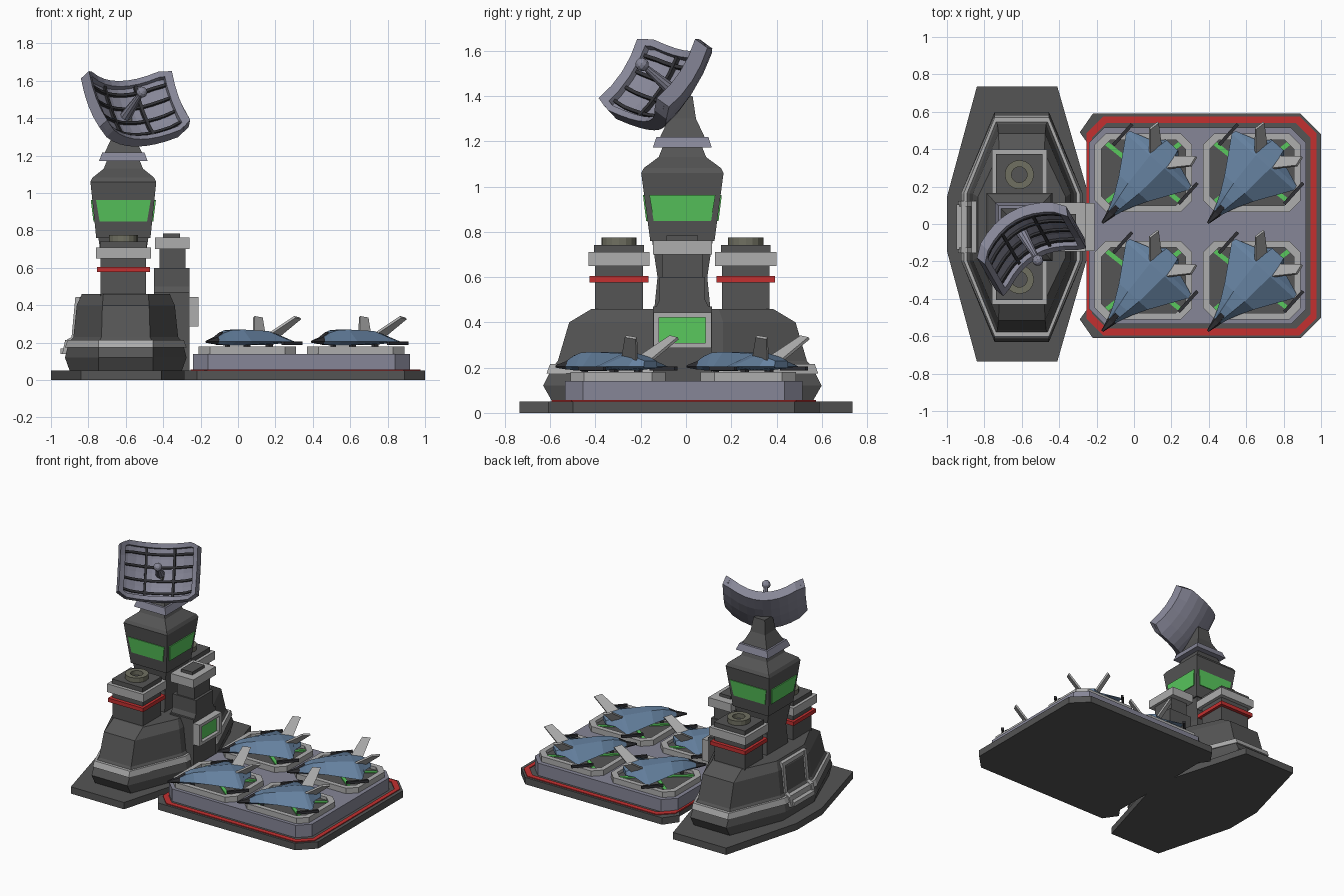
import bpy, bmesh, math
from mathutils import Vector, Matrix

if "Cube" in bpy.data.objects:
    bpy.data.objects.remove(bpy.data.objects["Cube"])

def mat(name, r, g, b):
    m = bpy.data.materials.new(name)
    m.diffuse_color = (r, g, b, 1)
    m.use_nodes = True
    m.node_tree.nodes["Principled BSDF"].inputs["Base Color"].default_value = m.diffuse_color
    return m

DARK = mat("dark_grey", .09, .09, .09)
BLACK = mat("black_grey", .03, .03, .035)
LIGHT = mat("light_grey", .42, .42, .42)
STEEL = mat("steel", .24, .24, .31)
TAN = mat("tan_grey", .16, .16, .12)
RED = mat("red", .55, .03, .03)
GREEN = mat("green", .1, .58, .11)
BLUE = mat("blue", .13, .22, .35)

def finish(name, bm, m):
    bmesh.ops.recalc_face_normals(bm, faces=bm.faces)
    me = bpy.data.meshes.new(name)
    bm.to_mesh(me)
    bm.free()
    me.materials.append(m)
    ob = bpy.data.objects.new(name, me)
    bpy.context.collection.objects.link(ob)
    return ob

def loft(name, rings, m, closed=False):
    """Skin rings of 3D points; cap the ends, or close into a loop."""
    bm = bmesh.new()
    vs = [[bm.verts.new(p) for p in r] for r in rings]
    n = len(rings[0])
    for a, b in zip(vs, vs[1:] + (vs[:1] if closed else [])):
        for i in range(n):
            j = (i + 1) % n
            bm.faces.new((a[i], a[j], b[j], b[i]))
    if not closed:
        bm.faces.new(vs[0])
        bm.faces.new(vs[-1])
    return finish(name, bm, m)

def at(pts, z):
    return [(x, y, z) for x, y in pts]

def prism(name, pts, z0, z1, m):
    return loft(name, [at(pts, z0), at(pts, z1)], m)

def frame(name, outer, inner, z0, z1, m):
    return loft(name, [at(outer, z0), at(outer, z1), at(inner, z1), at(inner, z0)], m, True)

def rect(cx, cy, hx, hy):
    return [(cx - hx, cy - hy), (cx + hx, cy - hy), (cx + hx, cy + hy), (cx - hx, cy + hy)]

def octo(cx, cy, hx, hy, ex, ey):
    """Octagon: half sizes hx, hy; end edge half length ex, side edge half length ey."""
    return [(cx + x, cy + y) for x, y in ((-ex, -hy), (ex, -hy), (hx, -ey), (hx, ey),
                                          (ex, hy), (-ex, hy), (-hx, ey), (-hx, -ey))]

def cham(cx, cy, hx, hy, c):
    return octo(cx, cy, hx, hy, hx - c, hy - c)

def box(name, x0, x1, y0, y1, z0, z1, m):
    return prism(name, [(x0, y0), (x1, y0), (x1, y1), (x0, y1)], z0, z1, m)

def tower(name, cx, cy, prof, m):
    """Square loft from (half x, half y, z) rows."""
    return loft(name, [at(rect(cx, cy, a, b), z) for a, b, z in prof], m)

TX, TY = -.613, -.016   # tower axis

# ---- ground plates and landing deck
half = [(-1, .145), (-.84, .735), (-.41, .735), (-.24, .145)]
prism("tower_base_plate", half + [(x, -y) for x, y in reversed(half)], 0, .05, DARK)
half = [(-.24, .43), (-.29, .5), (-.22, .6), (.89, .6), (1, .49)]
prism("deck_base_plate", [(x, y - .01) for x, y in half + [(x, -y) for x, y in reversed(half)]], 0, .05, DARK)
frame("red_edge_stripe", cham(.36, -.01, .615, .585, .09), cham(.36, -.01, .585, .55, .08), .045, .056, RED)
prism("landing_deck", cham(.34, -.01, .58, .525, .08), .05, .14, STEEL)

# ---- landing pads
SPOTS = [(i, j) for i in (0, 1) for j in (0, 1)]
for i, j in SPOTS:
    cx, cy = .05 + .58 * i, .275 - .575 * j
    frame("pad_rim", cham(cx, cy, .26, .21, .06), cham(cx, cy, .225, .175, .05), .14, .18, LIGHT)
    prism("pad_floor", cham(cx, cy, .23, .18, .05), .139, .158, DARK)
    for s in (-1, 1):
        bar = box("pad_marking", -.255, .255, -.012, .012, .158, .166, GREEN)
        bar.location = (cx, cy, 0)
        bar.rotation_euler.z = s * math.atan2(.17, .215)

# ---- tower lower body and trim
def body_ring(z, hx, hy, ex=.145, ey=.18):
    return at(octo(-.6, TY, hx, hy, ex, ey), z)

loft("tower_body", [body_ring(.05, .30, .575), body_ring(.12, .325, .615), body_ring(.2, .305, .575),
                    body_ring(.23, .28, .55, .13), body_ring(.4, .262, .5, .125),
                    body_ring(.46, .235, .4, .12, .16)], DARK)
loft("body_trim", [body_ring(.175, .325, .6), body_ring(.215, .31, .585),
                   body_ring(.215, .26, .53), body_ring(.175, .26, .53)], LIGHT, True)
# back doorway frame with step
for s in (-1, 1):
    y = TY + s * .125
    loft("back_door_post", [[(x, y - .015, z), (x + .08, y - .015, z), (x + .08, y + .015, z), (x, y + .015, z)]
                            for x, z in ((-.94, .14), (-.925, .21), (-.89, .23), (-.87, .44))], LIGHT)
box("back_door_lintel", -.87, -.8, TY - .14, TY + .14, .415, .445, LIGHT)
for k in range(2):
    box("back_step", -.95 + .025 * k, -.86, TY - .12, TY + .12, .14 + .04 * k, .17 + .045 * k, LIGHT)

# ---- deck-side tower with green window
box("deck_tower_lower", -.45, -.26, TY - .13, TY + .13, .05, .47, DARK)
tower("deck_tower_shaft", -.355, TY, [(.095, .12, .46), (.095, .1, .5), (.095, .1, .6)], DARK)
box("deck_tower_neck", -.42, -.28, TY - .09, TY + .09, .6, .7, DARK)
box("deck_tower_cap", -.445, -.26, TY - .13, TY + .13, .7, .762, LIGHT)
box("deck_tower_lid", -.4, -.31, TY - .07, TY + .07, .762, .783, DARK)
win = frame("window_surround", rect(0, 0, .128, .078), rect(0, 0, .103, .056), 0, .05, LIGHT)
win.matrix_world = Matrix.Translation((-.26, TY, .365)) @ Matrix(((0, 0, 1, 0), (1, 0, 0, 0), (0, 1, 0, 0), (0, 0, 0, 1)))
box("deck_window", -.27, -.235, TY - .106, TY + .106, .307, .423, GREEN)

# ---- two side turrets
for s in (-1, 1):
    cy = TY + s * .28
    for name, hx, hy, z0, z1, m in (("turret_shaft", .122, .105, .42, .66, DARK),
                                    ("turret_band", .142, .13, .577, .605, RED),
                                    ("turret_cap", .147, .135, .65, .71, LIGHT),
                                    ("turret_lid", .125, .11, .71, .742, DARK)):
        prism(name, rect(TX, cy, hx, hy), z0, z1, m)
    ringpts = lambda r: [(TX + r * math.cos(t * math.pi / 8), cy + r * math.sin(t * math.pi / 8)) for t in range(16)]
    frame("turret_vent", ringpts(.078), ringpts(.042), .742, .775, TAN)

# ---- control tower
tower("main_column", TX, TY, [(.12, .13, .4), (.11, .11, .6), (.135, .135, .77)], DARK)
tower("control_room", TX, TY, [(.145, .142, .76), (.176, .182, 1.06), (.165, .17, 1.082),
                               (.105, .105, 1.13), (.085, .085, 1.18)], DARK)
tower("roof_collar", TX, TY, [(.13, .13, 1.172), (.112, .115, 1.218)], STEEL)
tower("dish_mount", TX, TY, [(.1, .1, 1.215), (.06, .06, 1.3), (.045, .045, 1.4)], DARK)
for k in range(4):
    ob = loft("control_window", [[(-w, -d, z), (w, -d, z), (w, -d + .03, z), (-w, -d + .03, z)]
                                 for w, d, z in ((.127, .16, .848), (.146, .174, .962))], GREEN)
    ob.location = (TX, TY, 0)
    ob.rotation_euler.z = k * math.pi / 2

# ---- radar dish: curved slabs in a tilted frame
a, e = math.radians(30), math.radians(37)
right = Vector((math.cos(a), math.sin(a), 0))
axis = Vector((math.sin(a) * math.cos(e), -math.cos(a) * math.cos(e), math.sin(e)))
up = axis.cross(right)
origin = Vector((-.6, -.045, 1.41))

def dish_pt(u, v, d):
    f = 1 - max(0, abs(u) - .82) * .9
    return origin + right * (.265 - .3 * d) * u + up * .195 * v * f + axis * (.13 * u * u + .025 * v * v + d)

def slab(name, u0, u1, v0, v1, d0, d1, m, n=10, k=4):
    side = [v0 + (v1 - v0) * t / k for t in range(k + 1)]
    us = [u0 + (u1 - u0) * t / n for t in range(n + 1)]
    loft(name, [[dish_pt(u, v, d0) for v in side] + [dish_pt(u, v, d1) for v in reversed(side)] for u in us], m)

slab("dish_shell", -1, 1, -1, 1, -.035, 0, STEEL)
for s in (-1, 1):
    slab("dish_rim_long", -1, 1, *sorted((s, s * .84)), -.01, .03, STEEL)
    slab("dish_rim_end", *sorted((s, s * .88)), -1, 1, -.01, .03, STEEL, 2)
    slab("dish_rib_upright", s * .36 - .03, s * .36 + .03, -.84, .84, 0, .018, BLACK, 1)
for v in (-.72, -.28, .2, .64):
    slab("dish_rib_across", -.88, .88, v - .04, v + .04, 0, .016, BLACK, 10, 1)

# feed horn
bm = bmesh.new()
bmesh.ops.create_cone(bm, cap_ends=True, segments=10, radius1=.032, radius2=.014, depth=.2,
                      matrix=Matrix.Translation((0, 0, .1)))
bmesh.ops.create_uvsphere(bm, u_segments=10, v_segments=6, radius=.03, matrix=Matrix.Translation((0, 0, .215)))
horn = finish("dish_feed", bm, STEEL)
horn.matrix_world = Matrix.Translation(origin) @ axis.to_track_quat('Z', 'Y').to_matrix().to_4x4()

# ---- parked aircraft: local x runs from nose to tail
def hull(name, rows, m):
    return loft(name, [[(u, -w, .205), (u, -s, zt), (u, s, zt), (u, w, .205), (u, s, zb), (u, -s, zb)]
                       for u, w, s, zt, zb in rows], m)

jet = [hull("aircraft_body", [(.07, .022, .014, .226, .194), (.12, .04, .02, .252, .188), (.17, .062, .028, .266, .186),
                              (.25, .105, .04, .27, .186), (.44, .225, .052, .262, .188), (.465, .22, .052, .256, .19),
                              (.51, .09, .05, .246, .194), (.56, .045, .04, .23, .198)], BLUE),
       hull("aircraft_nose", [(0, .006, .004, .21, .2), (.07, .024, .015, .228, .192),
                              (.12, .024, .012, .256, .19)], BLACK)]
for s in (-1, 1):
    fin = [(.44, .055, .245), (.525, .05, .235), (.6, .138, .33), (.545, .148, .338)]
    jet.append(loft("aircraft_fin", [[(u, s * (v + t), z - t * .9) for u, v, z in fin] for t in (-.005, .005)], LIGHT))
    jet.append(box("aircraft_missile", .35, .5, s * .235 - .009, s * .235 + .009, .188, .206, BLACK))
    jet.append(box("aircraft_gear", .4, .43, s * .08 - .012, s * .08 + .012, .158, .192, BLACK))
jet.append(box("aircraft_nose_gear", .16, .18, -.01, .01, .158, .19, BLACK))
for i, j in SPOTS:
    for part in jet:
        ob = part if (i, j) == (0, 0) else part.copy()
        if ob is not part:
            bpy.context.collection.objects.link(ob)
        ob.location = (-.17 + .565 * i, .005 - .578 * j, 0)
        ob.rotation_euler.z = math.radians(48)
